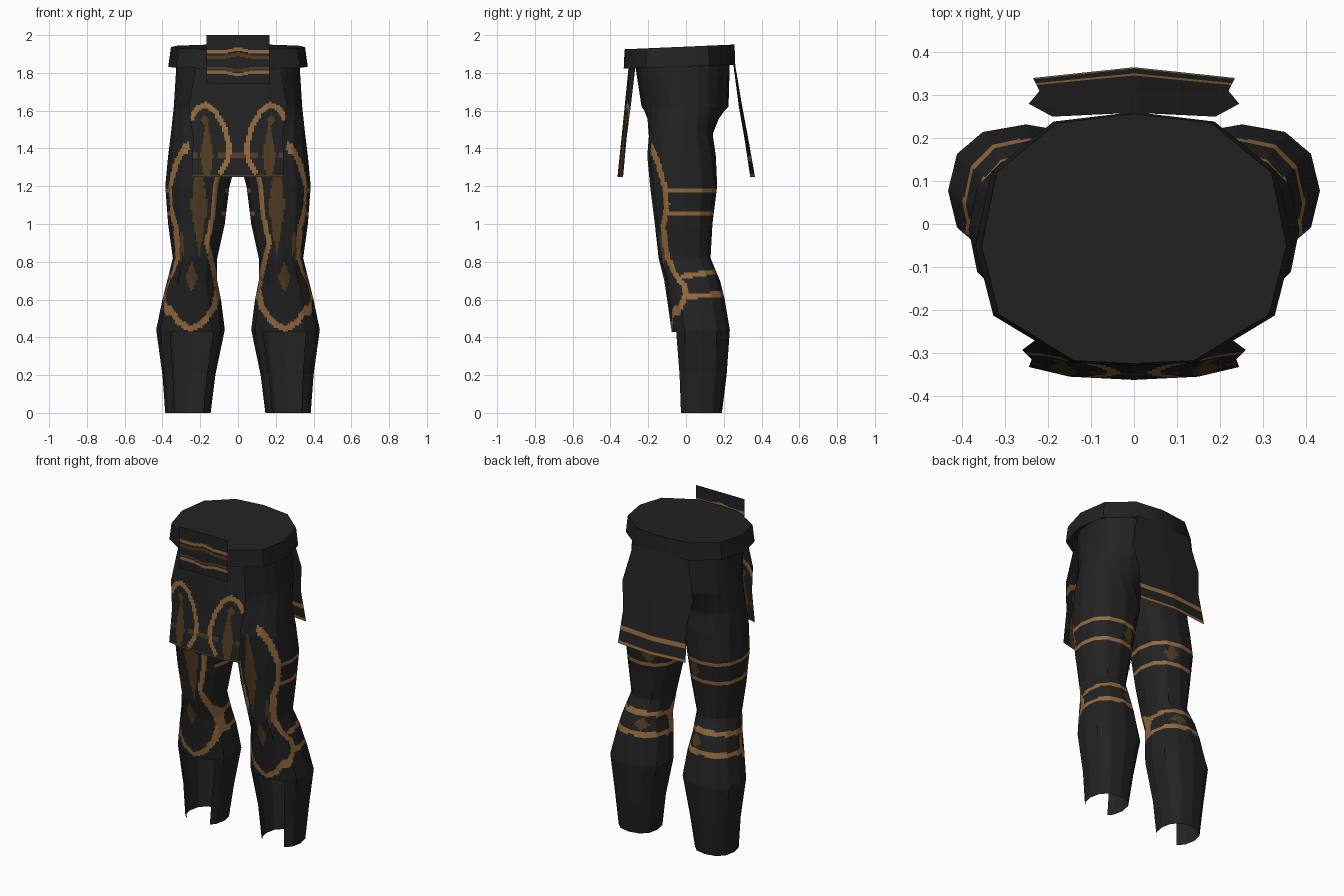
import bpy, math
from mathutils import Vector

if "Cube" in bpy.data.objects:
    bpy.data.objects.remove(bpy.data.objects["Cube"])


def material(name, rgb):
    m = bpy.data.materials.new(name)
    m.diffuse_color = (*rgb, 1)
    m.use_nodes = True
    m.node_tree.nodes["Principled BSDF"].inputs["Base Color"].default_value = m.diffuse_color
    return m


MATS = [material("black cloth", (0.016, 0.016, 0.016)),
        material("gold trim", (0.30, 0.145, 0.05)),
        material("dark bronze", (0.085, 0.046, 0.017))]
BLACK, GOLD, BRONZE = 0, 1, 2


def build(name, verts, faces, mats=None):
    me = bpy.data.meshes.new(name)
    me.from_pydata(verts, [], faces)
    for m in MATS:
        me.materials.append(m)
    for i, p in enumerate(me.polygons):
        p.use_smooth = True
        p.material_index = mats[i] if mats else 0
    me.set_sharp_from_angle(angle=math.radians(35))
    ob = bpy.data.objects.new(name, me)
    bpy.context.collection.objects.link(ob)
    return ob


def refine(points, cuts):
    """Split every span of a list of sections or points into equal pieces."""
    out = []
    for (a, b), n in zip(zip(points, points[1:]), cuts):
        out += [a.lerp(b, k / n) for k in range(n)]
    return out + [points[-1]]


def sheet(name, sections, nu, step, paint, skip=lambda u, c: False):
    """Loft sections bottom to top into a fine grid and colour it by rule."""
    rows = []
    for s, t in zip(sections, sections[1:]):
        n = max(1, round((t[0].z - s[0].z) / step))
        rows += [[a.lerp(b, k / n) for a, b in zip(s, t)] for k in range(n)]
    rows.append(sections[-1])
    rows = [refine(r, [nu] * (len(r) - 1)) for r in rows]
    w = len(rows[0])
    verts = [v for r in rows for v in r]
    faces, mats = [], []
    for i in range(len(rows) - 1):
        for j in range(w - 1):
            f = (i * w + j, i * w + j + 1, (i + 1) * w + j + 1, (i + 1) * w + j)
            c = sum((verts[k] for k in f), Vector()) / 4
            u = (j + 0.5) / (w - 1)
            if not skip(u, c):
                faces.append(f)
                mats.append(paint(c))
    return build(name, verts, faces, mats)


def near(a, b, line, width):
    """Is the 2D point within width of a polyline?"""
    p = Vector((a, b))
    for s, e in zip(line, line[1:]):
        s, e = Vector(s), Vector(e)
        d = e - s
        t = min(1, max(0, (p - s).dot(d) / d.length_squared))
        if (p - s - d * t).length < width:
            return True
    return False


def diamond(a, b, ca, cb, wa, hb):
    return abs(a - ca) / wa + abs(b - cb) / hb < 1


def power(v, e=0.85):
    return math.copysign(abs(v) ** e, v)


# Trouser leg: z, inner x, outer x, front y, back y, blend from tube to half pelvis
LEG = [(0, .145, .385, -.045, .19, 0), (.2, .12, .40, -.055, .215, 0),
       (.44, .07, .433, -.077, .232, 0), (.6, .09, .40, -.10, .205, 0),
       (.7, .11, .375, -.115, .18, 0), (.82, .11, .345, -.145, .13, 0),
       (1.0, .07, .37, -.165, .14, 0), (1.2, .045, .385, -.19, .165, 0),
       (1.36, 0, .37, -.205, .158, 0), (1.48, 0, .355, -.22, .165, .5),
       (1.62, 0, .34, -.235, .225, 1), (1.86, 0, .325, -.272, .232, 1)]


def leg_section(z, xi, xo, yf, yb, b):
    pts = []
    for k in range(13):
        t = math.radians(-180 + 30 * k)
        cx, rx, cy, ry = (xi + xo) / 2, (xo - xi) / 2, (yf + yb) / 2, (yb - yf) / 2
        tube = Vector((cx + rx * power(math.cos(t)), cy + ry * power(math.sin(t)), z))
        half = Vector((xo * power(math.cos(t / 2)), cy + ry * power(math.sin(t / 2)), z))
        pts.append(tube.lerp(half, b))
    return pts


OUTER = [(-.20, 1.44), (-.15, 1.33), (-.115, 1.2), (-.10, 1.1), (-.12, .98),
         (-.10, .83), (-.06, .74), (0, .66), (-.01, .6), (-.045, .53)]
INNER = [(.125, .74), (.165, .9), (.13, 1.06), (.12, 1.2), (.09, 1.3)]
KNEE = [(.36, .55), (.32, .485), (.255, .445), (.19, .47), (.125, .56), (.105, .66), (.125, .74)]


def leg_paint(c):
    x, y, z = c
    if z > 1.47 or z < .42:
        return BLACK
    if x > .26 and near(y, z, OUTER, .014):
        return GOLD
    if y < 0.02 and (near(x, z, INNER, .013) or near(x, z, KNEE, .015)):
        return GOLD
    for band, start in ((1.18, -.11), (1.055, -.11), (.725 + .15 * y, -.03), (.615 + .08 * y, -.01)):
        if y > start and abs(z - band) < .014:
            return GOLD
    if y < -.03 and (diamond(x, z, .205, 1.1, .045, .27) or diamond(x, z, .245, .72, .032, .08)
                     or diamond(x, z, .30, .87, .017, .11)):
        return BRONZE
    if y > .05 and (diamond(x, z, .16, 1.118, .045, .055) or diamond(x, z, .19, .685, .045, .04)):
        return BRONZE
    return BLACK


# open front below the shin
legs = sheet("trouser_legs", [leg_section(*r) for r in LEG], 8, .011, leg_paint,
             lambda u, c: c.z < .43 and -130 < u * 360 - 180 < -57)
mod = legs.modifiers.new("mirror", 'MIRROR')
mod.use_axis[0] = True

# Belt: faceted, slightly tilted band with a closed top
half = [(0, -.325), (.14, -.318), (.315, -.21), (.355, -.05), (.32, .12), (.18, .235), (0, .257)]
ring = half + [(-x, y) for x, y in half[-2:0:-1]]
n = len(ring)
verts = [(x * 1.04, y * 1.015, 1.834 + .035 * y) for x, y in ring]
verts += [(x, y, 1.939 + .043 * y) for x, y in ring]
faces = [(i, (i + 1) % n, n + (i + 1) % n, n + i) for i in range(n)]
build("belt", verts, faces + [tuple(range(n, 2 * n))])


# Hanging flaps: z, half width, edge y, centre y
def flap_section(z, w, ye, yc, mid):
    prof = [(-1, 1), (-.61, mid), (0, 0), (.61, mid), (1, 1)]
    return [Vector((w * u, yc + (ye - yc) * d, z)) for u, d in prof]


ARCH = [(.245, 1.56), (.215, 1.615), (.17, 1.63), (.12, 1.595), (.075, 1.52),
        (.048, 1.42), (.052, 1.34), (.09, 1.275)]


def front_paint(c):
    x, z = abs(c.x), c.z
    if near(x, z, ARCH, .014):
        return GOLD
    if (diamond(x, z, .165, 1.36, .035, .2) or diamond(x, z, .175, 1.55, .022, .03)
            or (abs(z - 1.36) < .014 and (x < .1 or x > .215)) or z < 1.262):
        return BRONZE
    return BLACK


front = [(1.25, .245, -.333, -.363), (1.45, .238, -.315, -.342),
         (1.62, .26, -.293, -.325), (1.84, .225, -.267, -.303)]
sheet("front_flap", [flap_section(*r, .25) for r in front], 14, .009, front_paint)


def back_paint(c):
    return GOLD if c.z < 1.272 or abs(c.z - 1.345) < .014 else BLACK


back = [(1.25, .235, .34, .365), (1.45, .22, .31, .33),
        (1.62, .245, .28, .298), (1.85, .19, .25, .259)]
sheet("back_flap", [flap_section(*r, .61)[::-1] for r in back], 8, .009, back_paint)


# Buckle plate standing in front of the belt
def buckle_paint(c):
    x, z = abs(c.x), c.z
    bump = .014 * max(0, 1 - x / .07)
    if abs(z - 1.912 - bump) < .009 or abs(z - 1.803 + bump) < .008:
        return GOLD
    if abs(z - 1.885 - bump) < .009 or abs(z - 1.823 + bump) < .006:
        return BRONZE
    return BLACK


plate = [[Vector((s * .167, -.34, z)) for s in (-1, 1)] for z in (1.74, 2.0)]
sheet("buckle_plate", plate, 44, .006, buckle_paint)
